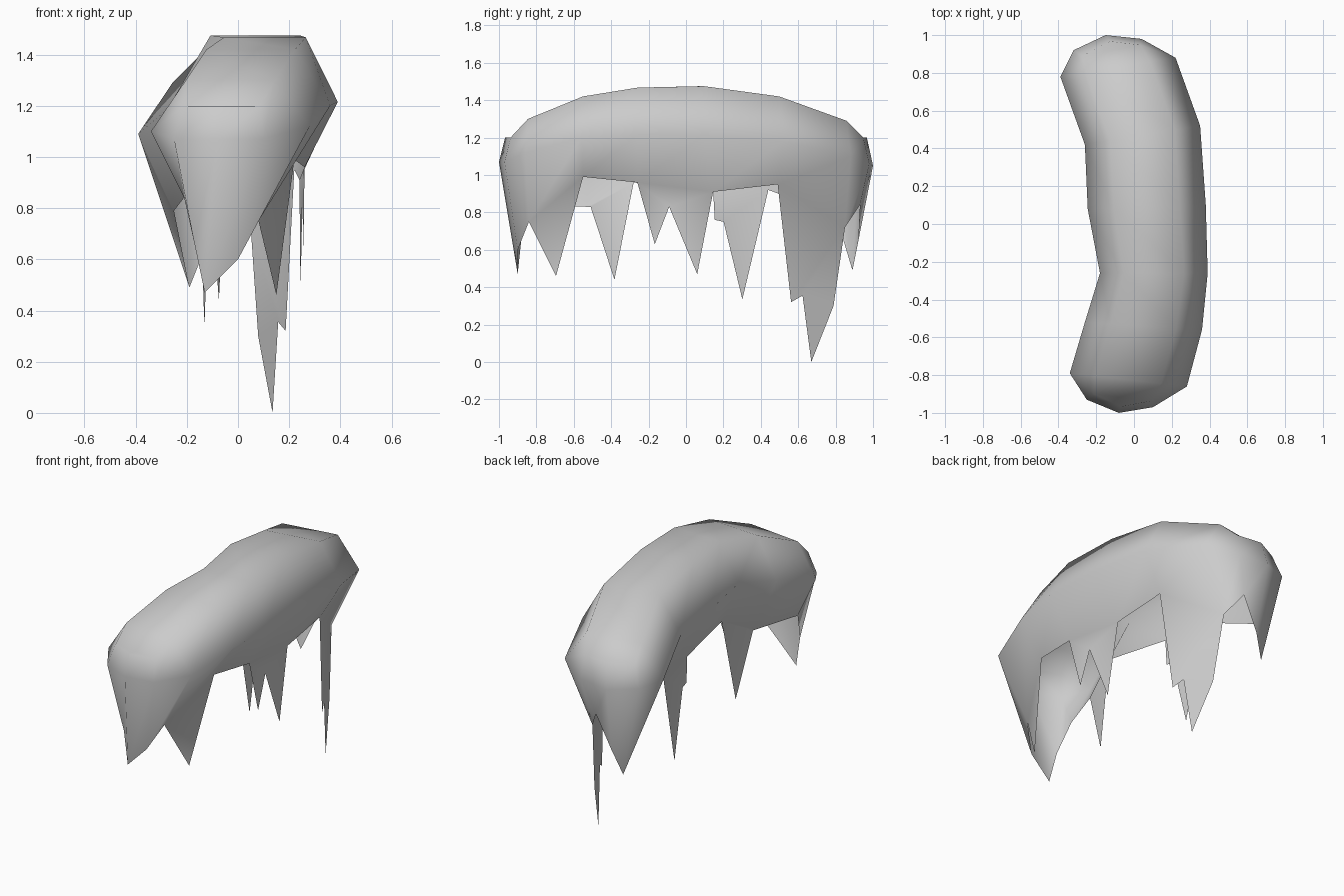
import bpy, bmesh
from mathutils import Vector as V

if "Cube" in bpy.data.objects:
    bpy.data.objects.remove(bpy.data.objects["Cube"])

# Widest outline, counter-clockwise: right side, back end, left side, front end
wide = [V(p) for p in (
    (.28, -.86, 1.12), (.36, -.56, 1.2), (.39, -.26, 1.215), (.38, .1, 1.21), (.35, .52, 1.18), (.22, .88, 1.1),
    (.04, .98, 1.06), (-.15, 1, 1.05), (-.32, .92, 1.07),
    (-.39, .78, 1.09), (-.26, .42, 1.2), (-.245, .08, 1.24), (-.18, -.26, 1.24), (-.26, -.52, 1.18), (-.34, -.79, 1.1),
    (-.25, -.93, 1.07), (-.08, -1, 1.07), (.1, -.97, 1.07))]

# Lower rim, tucked inward below the outline
rim = [V(p) for p in (
    (.08, -.84, .75), (.22, -.55, .99), (.26, -.26, .96), (.24, .145, .91), (.22, .49, .95), (.05, .85, .72),
    (-.03, .93, .84), (-.13, .92, .64), (-.19, .89, .49),
    (-.25, .8, .79), (-.15, .44, .92), (-.11, .145, .92), (-.05, -.28, .96), (-.11, -.53, .83), (-.21, -.8, .84),
    (-.17, -.88, .66), (-.13, -.9, .47), (0, -.9, .6))]

# Icicles: rim segment -> (fraction along the segment, height)
icicles = {
    0: [(.5, .46)],
    2: [(.23, .63), (.42, .83), (.79, .47)],
    4: [(.2, .32), (.37, .355), (.5, 0), (.83, .3)],
    10: [(.47, .335), (.81, .75), (.97, .76)],
    12: [(.41, .44), (.92, .83)],
}

# Upper ring, inset from the outline and raised to the arched crown
crown = [1.3, 1.42, 1.467, 1.475, 1.42, 1.29]
top = [None] * 18
for s, z in enumerate(crown):
    right, left = wide[s], wide[14 - s]
    for i, a, b in ((s, right, left), (14 - s, left, right)):
        top[i] = a.lerp(b, .22)
        top[i].z = z
for i in (6, 7, 8, 15, 16, 17):
    p = wide[i]
    top[i] = V((p.x * .85, p.y * .967, 1.2))

bm = bmesh.new()
T, W, R = ([bm.verts.new(p) for p in ring] for ring in (top, wide, rim))
for i in range(18):
    j = (i + 1) % 18
    bm.faces.new((W[i], W[j], T[j], T[i]))
    bm.faces.new((R[i], R[j], W[j], W[i]))
    if i in icicles:
        tips = []
        for t, z in icicles[i]:
            p = rim[i].lerp(rim[j], t)
            tips.append(bm.verts.new((p.x, p.y, z)))
        bm.faces.new([R[i]] + tips + [R[j]])

# Crown strips and rounded end caps
for s in range(5):
    bm.faces.new((T[s], T[s + 1], T[13 - s], T[14 - s]))
bm.faces.new([T[k] for k in (5, 6, 7, 8, 9)])
bm.faces.new([T[k] for k in (14, 15, 16, 17, 0)])

mesh = bpy.data.meshes.new("snow_cap_with_icicles")
bm.to_mesh(mesh)
bm.free()
for f in mesh.polygons:
    f.use_smooth = True
bpy.context.collection.objects.link(bpy.data.objects.new("snow_cap_with_icicles", mesh))
